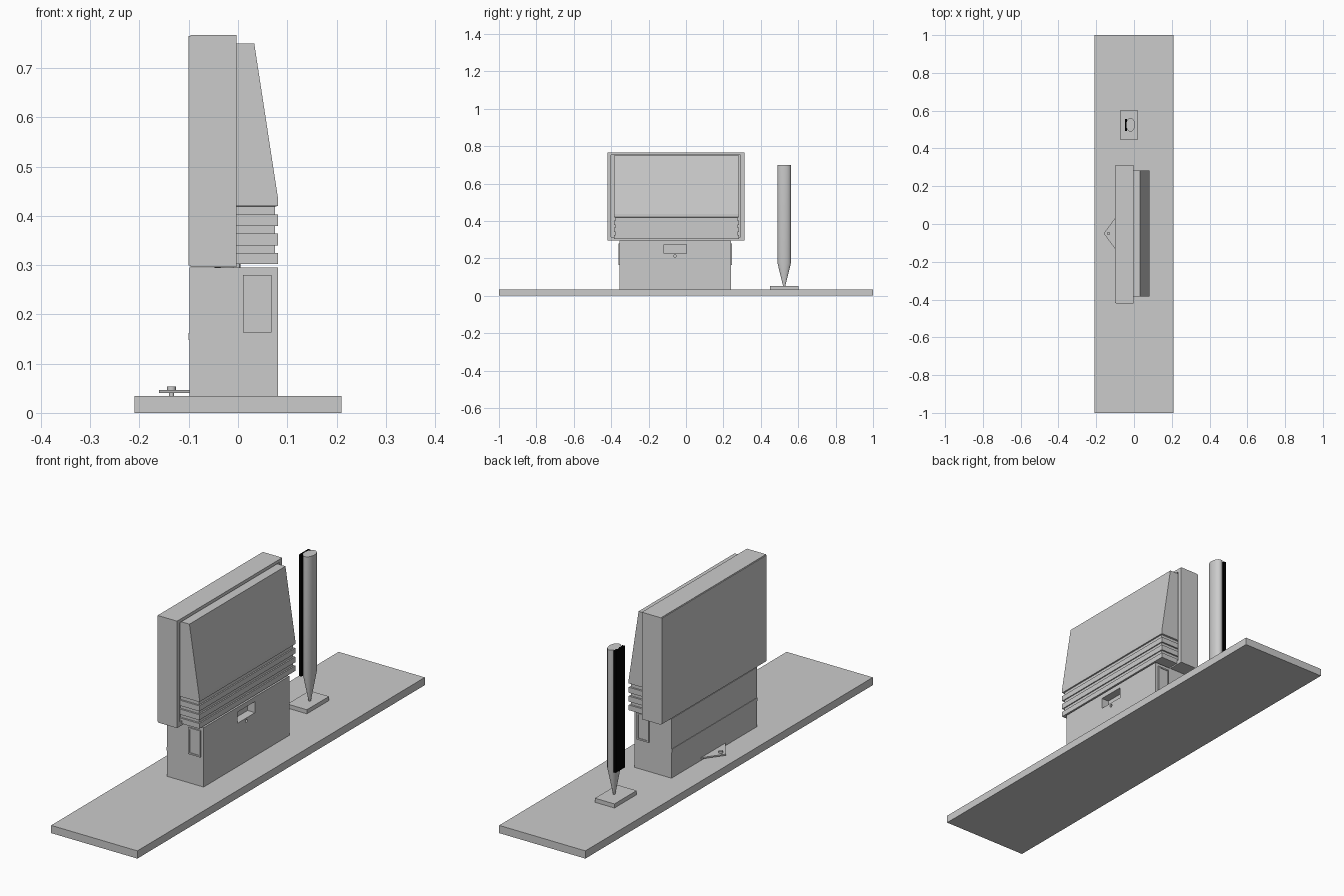
import bpy, bmesh, math
from mathutils import Matrix

if "Cube" in bpy.data.objects:
    bpy.data.objects.remove(bpy.data.objects["Cube"], do_unlink=True)


def material(name, color):
    m = bpy.data.materials.new(name)
    m.use_nodes = True
    m.diffuse_color = color
    m.node_tree.nodes["Principled BSDF"].inputs["Base Color"].default_value = color
    return m


GREY = material("light_grey", (0.6, 0.6, 0.6, 1))
BLACK = material("black", (0.0, 0.0, 0.0, 1))


def finish(name, bm, mat=GREY):
    bmesh.ops.recalc_face_normals(bm, faces=bm.faces)
    me = bpy.data.meshes.new(name)
    bm.to_mesh(me)
    bm.free()
    me.materials.append(mat)
    ob = bpy.data.objects.new(name, me)
    bpy.context.collection.objects.link(ob)
    return ob


def loft(name, rings, mat=GREY):
    """Join matching rings of points and cap both ends."""
    bm = bmesh.new()
    rows = [[bm.verts.new(p) for p in ring] for ring in rings]
    n = len(rows[0])
    for a, b in zip(rows, rows[1:]):
        for i in range(n):
            bm.faces.new((a[i], a[(i + 1) % n], b[(i + 1) % n], b[i]))
    bm.faces.new(rows[0][::-1])
    bm.faces.new(rows[-1])
    return finish(name, bm, mat)


def rect(x0, x1, y0, y1, z):
    return [(x0, y0, z), (x1, y0, z), (x1, y1, z), (x0, y1, z)]


def box(name, x, y, z, mat=GREY):
    return loft(name, [rect(*x, *y, h) for h in z], mat)


def ellipse(cx, cy, rx, ry, z, n=32):
    angles = [2 * math.pi * i / n for i in range(n)]
    return [(cx + rx * math.cos(a), cy + ry * math.sin(a), z) for a in angles]


def cylinder_x(name, x, y, z, r, depth):
    bm = bmesh.new()
    turn = Matrix.Translation((x, y, z)) @ Matrix.Rotation(math.pi / 2, 4, 'Y')
    bmesh.ops.create_cone(bm, cap_ends=True, segments=16, radius1=r,
                          radius2=r, depth=depth, matrix=turn)
    return finish(name, bm)


def cut(target, cutter):
    cutter.hide_render = True
    mod = target.modifiers.new("cut", 'BOOLEAN')
    mod.operation = 'DIFFERENCE'
    mod.solver = 'EXACT'
    mod.object = cutter
    bpy.context.view_layer.objects.active = target
    bpy.ops.object.modifier_apply(modifier=mod.name)
    bpy.data.objects.remove(cutter, do_unlink=True)


def smooth(ob):
    bpy.ops.object.select_all(action='DESELECT')
    ob.select_set(True)
    bpy.context.view_layer.objects.active = ob
    bpy.ops.object.shade_smooth_by_angle(angle=math.radians(35))


# Long base board
box("base_board", (-0.21, 0.21), (-1, 1), (0, 0.034))

# Pedestal with a slot and a small hole
pedestal = box("pedestal", (-0.098, 0.081), (-0.355, 0.241), (0.034, 0.295))
cut(pedestal, box("slot_cutter", (0.045, 0.1), (-0.118, 0.003), (0.225, 0.274)))
cut(pedestal, cylinder_x("hole_cutter", 0.08, -0.058, 0.212, 0.007, 0.03))
box("pedestal_seam", (-0.1, -0.098), (-0.355, 0.241), (0.148, 0.162))

# Recessed plates on both pedestal ends
for side, wall, out in (("front", -0.355, -1), ("back", 0.241, 1)):
    ys = sorted((wall, wall + out * 0.006))
    plate = box(side + "_end_plate", (0.01, 0.068), ys, (0.163, 0.28))
    ys = sorted((wall + out * 0.003, wall + out * 0.02))
    cut(plate, box("plate_cutter", (0.017, 0.06), ys, (0.17, 0.274)))

# Screen housing with a shallow recess behind and a front panel
housing = box("screen_housing", (-0.096, -0.003), (-0.42, 0.312), (0.296, 0.767))
cut(housing, box("recess_cutter", (-0.015, 0.02), (-0.4, 0.292), (0.315, 0.753)))
box("screen_panel", (-0.1, -0.096), (-0.418, 0.31), (0.299, 0.765))

# Rear shell: ribs separated by grooves, then a sloping cover
Y0, Y1 = -0.385, 0.283
rings = []
for low, high in ((0.302, 0.325), (0.34, 0.364), (0.379, 0.403)):
    rings += [rect(-0.015, 0.081, Y0, Y1, z) for z in (low, high)]
    groove_top = high + 0.016
    rings += [rect(-0.015, 0.075, Y0 + 0.008, Y1 - 0.008, z)
              for z in (high, groove_top)]
rings += [rect(-0.015, 0.081, Y0, Y1, z) for z in (0.42, 0.437)]
rings.append(rect(-0.015, 0.033, Y0, Y1, 0.75))
loft("rear_shell", rings)
box("shell_mount", (-0.01, 0.003), (-0.3, 0.19), (0.29, 0.305))

# Triangular bracket with its fastener
loft("bracket", [[(-0.098, -0.135, z), (-0.098, 0.035, z), (-0.16, -0.05, z)]
                 for z in (0.04, 0.046)])
for name, r, z in (("bracket_knob", 0.009, (0.046, 0.054)),
                   ("bracket_stem", 0.005, (0.034, 0.046))):
    smooth(loft(name, [ellipse(-0.135, -0.05, r, r, h, 16) for h in z]))

# Pen standing on its plate, with a dark strip down one side
PX, PY = -0.018, 0.525
box("pen_plate", (-0.073, 0.022), (0.448, 0.602), (0.034, 0.052))
pen = loft("pen", [ellipse(PX, PY, 0.023 * s, 0.036 * s, z) for s, z in
                   ((0.18, 0.052), (0.22, 0.06), (1, 0.175), (1, 0.7))])
smooth(pen)
box("pen_strip", (-0.048, -0.036), (0.493, 0.557), (0.165, 0.7), BLACK)
